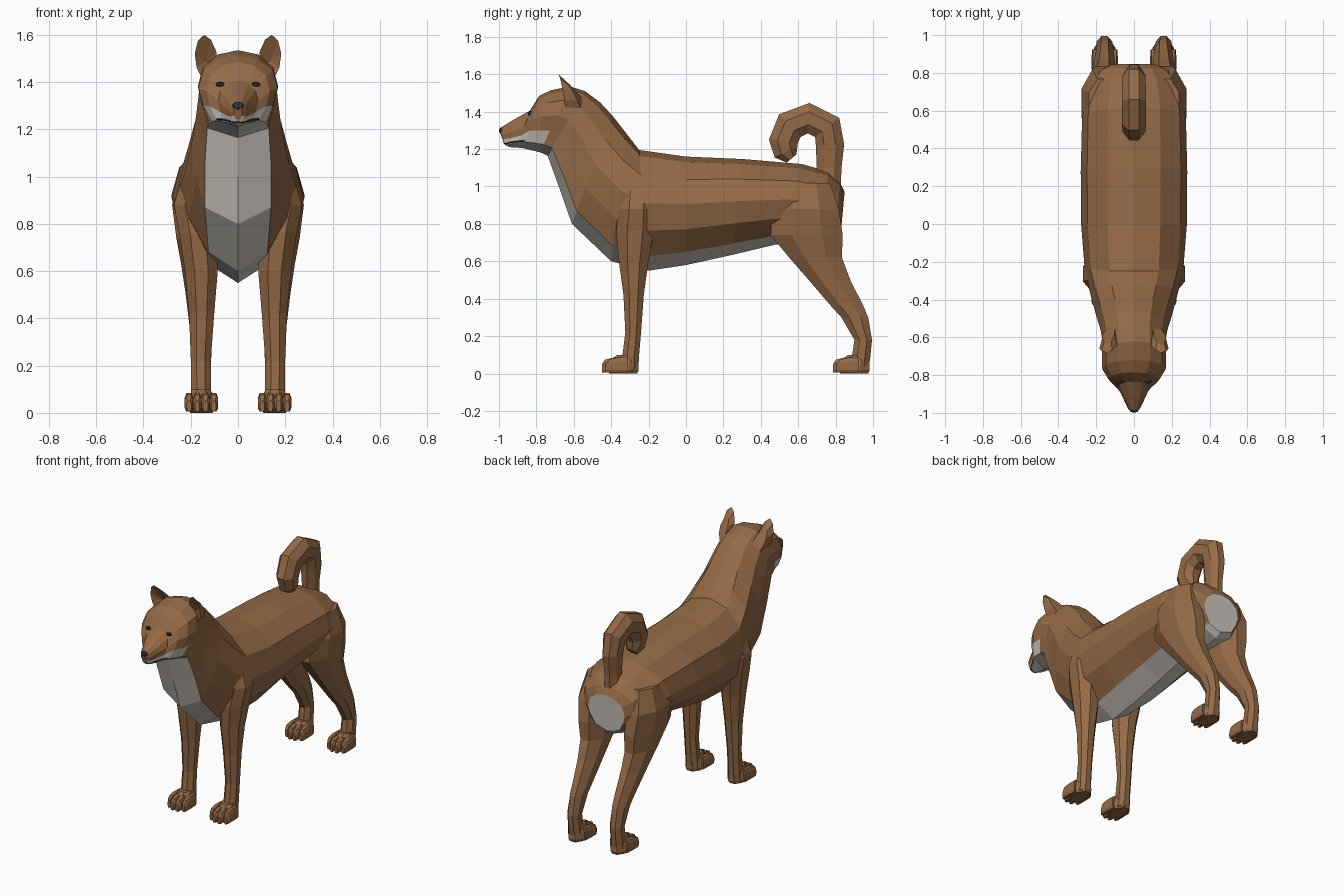
import bpy, bmesh, math
from mathutils import Vector
from mathutils.bvhtree import BVHTree

if "Cube" in bpy.data.objects:
    bpy.data.objects.remove(bpy.data.objects["Cube"])


def material(name, col):
    m = bpy.data.materials.new(name)
    m.diffuse_color = (*col, 1)
    m.use_nodes = True
    m.node_tree.nodes["Principled BSDF"].inputs["Base Color"].default_value = m.diffuse_color
    return m


BROWN = material("brown fur", (0.30, 0.145, 0.062))
WHITE = material("cream fur", (0.62, 0.58, 0.53))
DARK = material("dark grey", (0.035, 0.032, 0.032))


def finish(bm, name, mats):
    bmesh.ops.recalc_face_normals(bm, faces=bm.faces)
    me = bpy.data.meshes.new(name)
    bm.to_mesh(me)
    bm.free()
    for m in mats:
        me.materials.append(m)
    ob = bpy.data.objects.new(name, me)
    bpy.context.collection.objects.link(ob)
    return ob


def loft(rings, name, mats=(BROWN,), rule=None, caps=(0, 0)):
    """Skin a list of closed rings; rule(ring, column) gives the material."""
    bm = bmesh.new()
    vs = [[bm.verts.new(p) for p in r] for r in rings]
    n = len(rings[0])
    for i in range(len(vs) - 1):
        for j in range(n):
            k = (j + 1) % n
            f = bm.faces.new((vs[i][j], vs[i][k], vs[i + 1][k], vs[i + 1][j]))
            f.material_index = rule(i, j) if rule else 0
    for r, c in ((vs[0], caps[0]), (vs[-1], caps[1])):
        bm.faces.new(r).material_index = c
    return finish(bm, name, mats)


# Body: top y,z / bottom y,z / half width / half width of the pale underside
SECTIONS = [
    (.848, .97, .825, .72, .135, .09), (.825, 1.02, .79, .69, .19, .11),
    (.76, 1.08, .70, .68, .245, .13), (.62, 1.12, .48, .69, .275, .14),
    (.30, 1.147, .25, .635, .282, .14), (0, 1.16, 0, .58, .28, .14),
    (-.25, 1.195, -.20, .55, .262, .12), (-.32, 1.285, -.40, .60, .235, .125),
    (-.39, 1.375, -.61, .80, .20, .14), (-.46, 1.45, -.68, 1.0, .178, .14),
    (-.54, 1.51, -.74, 1.165, .165, .13), (-.62, 1.535, -.78, 1.183, .17, .12),
    (-.72, 1.515, -.83, 1.195, .168, .11), (-.785, 1.485, -.87, 1.205, .135, .09),
    (-.835, 1.405, -.90, 1.208, .085, .065), (-.92, 1.358, -.94, 1.21, .055, .042),
    (-.985, 1.318, -.968, 1.222, .032, .022), (-.998, 1.30, -.978, 1.24, .018, .012)]


def section(ty, tz, by, bz, w, b):
    half = [(0, 0), (b, .12), (.88 * w, .33), (w, .56), (.88 * w, .79), (.5 * w, .95), (0, 1)]
    pts = half + [(-x, t) for x, t in half[-2:0:-1]]
    return [Vector((x, by + (ty - by) * t, bz + (tz - bz) * t)) for x, t in pts]


def coat(i, j):
    col = min(j, 11 - j)
    return 1 if col == 0 or (col == 1 and i >= 11) else 0


body = loft([section(*s) for s in SECTIONS], "body", (BROWN, WHITE), coat, (1, 0))
bm = bmesh.new()
bm.from_mesh(body.data)
surface = BVHTree.FromBMesh(bm)
bm.free()


def octagon(x, y, z, rx, ry):
    out = []
    for k in range(8):
        a = math.radians(22.5 + 45 * k)
        out.append((x + rx * 1.07 * math.cos(a), y + ry * 1.07 * math.sin(a), z))
    return out


# Legs: z, front y, back y, inner x, outer x
FRONT = [(.01, -.34, -.255, .11, .20), (.10, -.34, -.25, .113, .20), (.22, -.325, -.24, .115, .20),
         (.42, -.335, -.225, .10, .208), (.60, -.36, -.20, .085, .225),
         (.76, -.375, -.17, .09, .25), (.88, -.36, -.17, .11, .272), (1.06, -.33, -.20, .12, .22)]
HIND = [(.01, .88, .975, .11, .20), (.08, .885, .985, .113, .20), (.18, .90, .995, .115, .198),
        (.30, .83, .975, .11, .20), (.36, .775, .95, .105, .205), (.50, .655, .88, .095, .222),
        (.62, .55, .835, .085, .24), (.74, .45, .84, .075, .262),
        (.88, .46, .82, .08, .28), (1.02, .52, .77, .08, .24)]


def ellipsoid(name, loc, size, mat, seg=8, rings=5):
    bm = bmesh.new()
    bmesh.ops.create_uvsphere(bm, u_segments=seg, v_segments=rings, radius=1)
    for v in bm.verts:
        v.co = Vector(loc) + Vector(a * b for a, b in zip(v.co, size))
    return finish(bm, name, (mat,))


def toe(name, x, y, w):
    """Wedge shaped toe with a rounded front."""
    rings = []
    for dy, s, top in ((0, .55, .05), (.018, 1, .075), (.06, 1, .085), (.12, .8, .085)):
        a, b = w * s, w * s * .6
        rings.append([(x - b, y + dy, .005), (x + b, y + dy, .005), (x + a, y + dy, .02),
                      (x + a, y + dy, top * .75), (x + b, y + dy, top),
                      (x - b, y + dy, top), (x - a, y + dy, top * .75), (x - a, y + dy, .02)])
    loft(rings, name)


for s, side in ((1, "left"), (-1, "right")):
    for kind, rows, y0 in (("front", FRONT, -.45), ("hind", HIND, .785)):
        loft([octagon(s * (a + b) / 2, (f + r) / 2, z, (b - a) / 2, (r - f) / 2)
              for z, f, r, a, b in rows], f"{kind}_leg_{side}")
        # Paw sole and four toes
        x = s * .155
        loft([octagon(x, y0 + .115, 0, .048, .075), octagon(x, y0 + .11, .02, .058, .088),
              octagon(x, y0 + .115, .06, .054, .08), octagon(x, y0 + .13, .10, .04, .05)],
             f"{kind}_paw_{side}")
        for k in range(4):
            d = k - 1.5
            toe(f"{kind}_toe_{side}_{k + 1}", x + d * .035, y0 + (.02 if abs(d) > 1 else 0), .018)

# Curled tail: y, z, radius in the curl plane, half width
TAIL = [(.76, .98, .07, .05), (.765, 1.10, .068, .045), (.77, 1.22, .078, .055),
        (.755, 1.315, .085, .063), (.655, 1.365, .084, .066), (.555, 1.325, .086, .066),
        (.52, 1.24, .08, .062), (.535, 1.185, .07, .055), (.565, 1.15, .035, .035)]
rings = []
for i, (y, z, r, w) in enumerate(TAIL):
    p, q = TAIL[max(i - 1, 0)], TAIL[min(i + 1, len(TAIL) - 1)]
    t = Vector((0, q[0] - p[0], q[1] - p[1])).normalized()
    n = Vector((0, -t.z, t.y))
    rings.append([Vector((0, y, z)) + n * r * 1.05 * math.cos(a) + Vector((w * 1.05 * math.sin(a), 0, 0))
                  for a in [math.radians(22.5 + 45 * k) for k in range(8)]])
loft(rings, "tail")

# Ears: cupped front rim, dished centre and rounded back
RIM = [(.085, -.615, 1.46), (.092, -.645, 1.53), (.115, -.668, 1.58), (.143, -.682, 1.60),
       (.170, -.672, 1.575), (.183, -.66, 1.52), (.175, -.65, 1.46), (.15, -.645, 1.41)]
for s, side in ((1, "left"), (-1, "right")):
    bm = bmesh.new()
    rim = [bm.verts.new((s * x, y, z)) for x, y, z in RIM]
    back = [bm.verts.new((s * (.135 + (x - .135) * .7), y + .04 + (1.6 - z) * .22,
                          1.46 + (z - 1.46) * .72)) for x, y, z in RIM]
    dish = bm.verts.new((s * .135, -.622, 1.49))
    for k in range(8):
        m = (k + 1) % 8
        bm.faces.new((rim[k], rim[m], dish))
        bm.faces.new((rim[m], rim[k], back[k], back[m]))
    bm.faces.new(back)
    finish(bm, f"ear_{side}", (BROWN,))

    # Eyes set on the face
    hit = surface.ray_cast(Vector((s * .075, -2, 1.39)), Vector((0, 1, 0)))[0]
    ellipsoid(f"eye_{side}", hit, (.02, .012, .011), DARK)

# Nose
ellipsoid("nose", (0, -.982, 1.298), (.027, .018, .02), DARK)

# Mouth line following the muzzle
path = []
for k in range(-6, 7):
    x, y, z = k / 6 * .085, -.975 + .115 * (abs(k) / 6) ** 1.3, 1.232 + .012 * (abs(k) / 6)
    path.append(surface.find_nearest(Vector((x, y, z)))[0])
rings = []
for i, p in enumerate(path):
    t = (path[min(i + 1, 12)] - path[max(i - 1, 0)]).normalized()
    out = t.cross(Vector((0, 0, 1))).normalized()
    rings.append([p + out * .004, p + Vector((0, 0, .004)), p - out * .004, p - Vector((0, 0, .004))])
loft(rings, "mouth", (DARK,))
